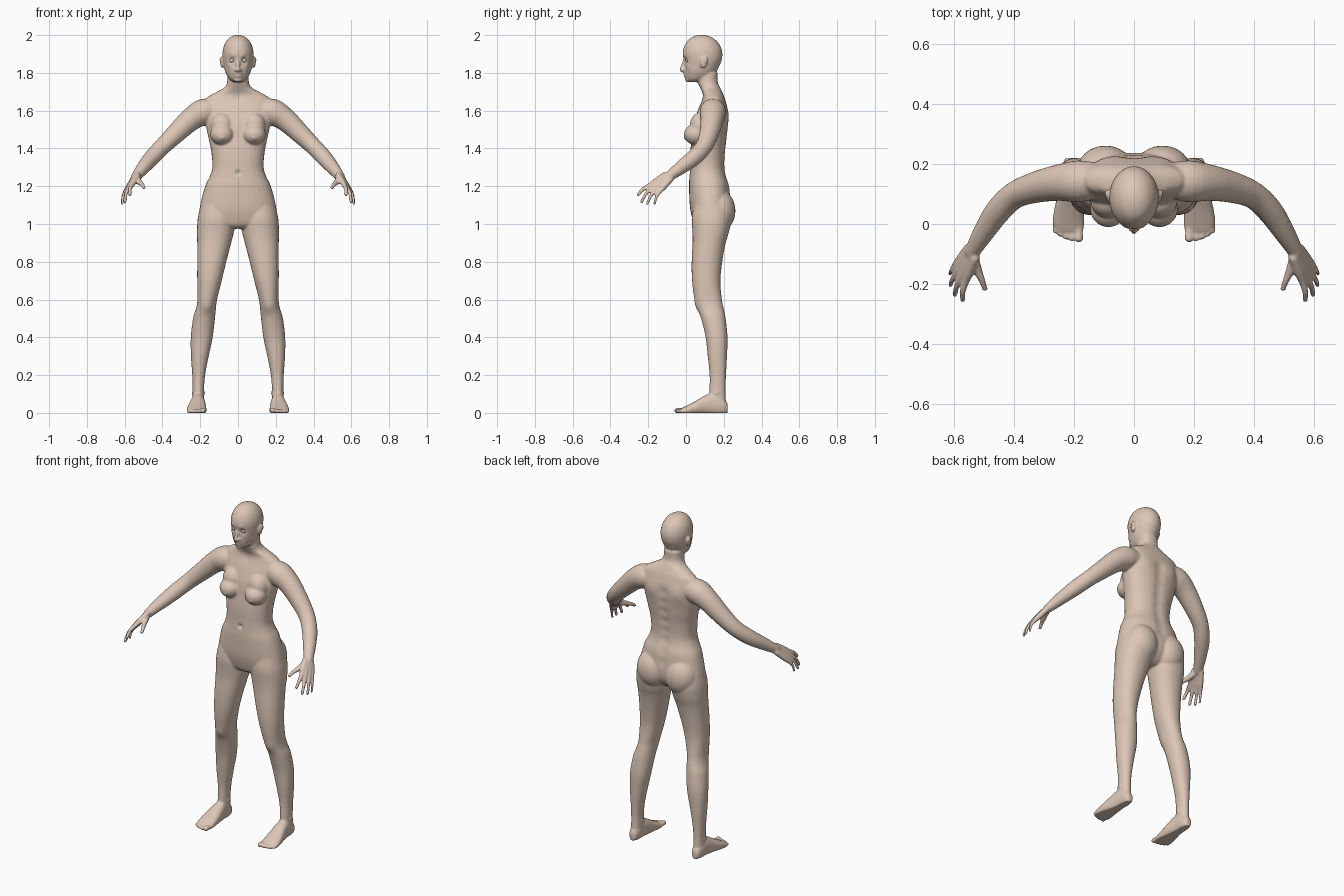
import bpy, bmesh, math
from mathutils import Vector, Matrix

bm = bmesh.new()


def smooth_path(rows, steps=4):
    """Catmull-Rom resampling of rows of numbers."""
    out = []
    for i in range(len(rows) - 1):
        a, b, c, d = (rows[max(i - 1, 0)], rows[i], rows[i + 1], rows[min(i + 2, len(rows) - 1)])
        for k in range(steps):
            t = k / steps
            out.append([q + .5 * t * (r - p + t * (2*p - 5*q + 4*r - s + t * (3*(q - r) + s - p)))
                        for p, q, r, s in zip(a, b, c, d)])
    return out + [list(rows[-1])]


def skin(rings):
    """Closed surface through a list of point rings."""
    vs = [[bm.verts.new(p) for p in ring] for ring in rings]
    n = len(vs[0])
    for a, b in zip(vs, vs[1:]):
        for i in range(n):
            bm.faces.new((a[i], a[(i + 1) % n], b[(i + 1) % n], b[i]))
    bm.faces.new(vs[0][::-1])
    bm.faces.new(vs[-1])


def loft(rows, axis='Z', power=2.0, side=1, n=32):
    """Rows: position on axis, x centre, x half width, other-axis low, high."""
    rings = []
    for t, cx, hw, lo, hi in smooth_path(rows):
        ring = []
        for i in range(n):
            c, s = math.cos(2*math.pi*i/n), math.sin(2*math.pi*i/n)
            u = math.copysign(abs(c) ** (2/power), c) * hw + cx
            v = math.copysign(abs(s) ** (2/power), s) * (hi - lo)/2 + (hi + lo)/2
            ring.append((u*side, v, t) if axis == 'Z' else (u*side, t, v))
        rings.append(ring)
    skin(rings)


def ball(c, r, side=1):
    m = Matrix.Translation((c[0]*side, c[1], c[2])) @ Matrix.Diagonal((*r, 1))
    bmesh.ops.create_uvsphere(bm, u_segments=24, v_segments=16, radius=1, matrix=m)


def tube(rows, side=1, n=16):
    """Round limb through rows of x, y, z, radius, with rounded ends."""
    pts = smooth_path(rows)
    rings = []
    for i, p in enumerate(pts):
        a, b = pts[max(i - 1, 0)], pts[min(i + 1, len(pts) - 1)]
        q = (Vector(b[:3]) - Vector(a[:3])).to_track_quat('Z', 'Y')
        rings.append([(v.x*side, v.y, v.z) for v in
                      (Vector(p[:3]) + q @ Vector((p[3]*math.cos(w), p[3]*math.sin(w), 0))
                       for w in (2*math.pi*k/n for k in range(n)))])
    skin(rings)
    for p in (pts[0], pts[-1]):
        ball(p[:3], (p[3],)*3, side)


# torso and neck
loft([(1.80, 0, .055, .06, .168), (1.75, 0, .058, .062, .168), (1.72, 0, .075, .075, .182),
      (1.69, 0, .13, .088, .196), (1.66, 0, .172, .085, .207), (1.60, 0, .18, .062, .222),
      (1.53, 0, .172, .04, .224), (1.45, 0, .155, .03, .217), (1.38, 0, .141, .022, .209),
      (1.30, 0, .136, .02, .206), (1.25, 0, .15, .018, .215), (1.20, 0, .174, .016, .23),
      (1.10, 0, .2, .02, .238), (1.04, 0, .203, .03, .23), (.995, 0, .16, .045, .2),
      (.975, 0, .08, .07, .17)], power=2.3)

# head, nose, lips and chin
loft([(2.001, 0, .008, .07, .095), (1.995, 0, .03, .045, .12), (1.98, 0, .052, .018, .15),
      (1.95, 0, .072, -.005, .178), (1.91, 0, .082, -.017, .192), (1.87, 0, .081, -.013, .19),
      (1.84, 0, .076, -.008, .178), (1.81, 0, .069, -.008, .163), (1.78, 0, .055, -.004, .14),
      (1.762, 0, .04, .004, .11), (1.752, 0, .022, .015, .07)])
tube([(0, -.006, 1.875, .008), (0, -.017, 1.84, .009), (0, -.023, 1.816, .0115)])
ball((0, -.006, 1.794), (.022, .008, .006))
ball((0, -.004, 1.782), (.019, .009, .006))
ball((0, .01, 1.764), (.022, .016, .013))

fingers = [((.562, -.192, 1.205), (.572, -.253, 1.155)), ((.578, -.18, 1.192), (.598, -.235, 1.118)),
           ((.590, -.161, 1.18), (.613, -.204, 1.108)), ((.596, -.138, 1.172), (.614, -.166, 1.108))]
toes = [(.184, -.047, .015), (.207, -.047, .0115), (.227, -.042, .011), (.245, -.034, .0105), (.261, -.022, .0105)]

for s in (1, -1):
    # nostril and ear
    ball((.012, -.013, 1.815), (.009, .011, .008), s)
    ball((.084, .093, 1.856), (.01, .019, .031), s)
    ball((.09, .102, 1.868), (.008, .014, .017), s)
    # breast and buttock
    ball((.085, .052, 1.474), (.062, .063, .055), s)
    ball((.085, .075, 1.52), (.06, .055, .07), s)
    ball((.095, .175, 1.07), (.097, .087, .112), s)
    # leg
    loft([(1.10, .108, .09, .04, .23), (1.03, .113, .1, .03, .24), (.96, .119, .098, .034, .228),
          (.90, .126, .09, .035, .21), (.80, .139, .077, .03, .192), (.70, .151, .065, .032, .182),
          (.60, .163, .052, .045, .19), (.55, .17, .053, .062, .2), (.50, .18, .058, .08, .21),
          (.40, .192, .058, .104, .22), (.30, .202, .047, .115, .217), (.20, .208, .034, .125, .212),
          (.12, .21, .03, .124, .209), (.04, .21, .03, .12, .213)], power=2.15, side=s)
    # ankle bones, foot and toes
    ball((.21, .165, .105), (.036, .018, .02), s)
    loft([(.221, .211, .014, .0, .045), (.21, .211, .024, -.006, .065), (.18, .211, .032, -.01, .09),
          (.14, .212, .035, -.01, .105), (.10, .213, .041, -.01, .092), (.05, .217, .049, -.01, .063),
          (0, .219, .053, -.01, .036), (-.025, .216, .046, -.006, .024)], 'Y', 2.3, s)
    for x, y, r in toes:
        tube([(x, .01, r*.9, r*.9), (x, y + .02, r*.85, r*.9), (x, y, r*.85, r)], s)
    # arm
    tube([(.13, .145, 1.60, .06), (.185, .142, 1.592, .07), (.25, .138, 1.553, .061),
          (.33, .122, 1.478, .052), (.40, .095, 1.41, .045), (.455, .042, 1.352, .043),
          (.50, -.025, 1.30, .036), (.54, -.092, 1.25, .026)], s, 24)
    # palm, fingers and thumb
    wrist = Vector((.543, -.10, 1.247))
    for i, (k, tip) in enumerate(fingers):
        mid = Vector(k).lerp(Vector(tip), .5) + Vector((.005, -.004, .005))
        start = wrist + (Vector(k) - Vector((.58, -.168, 1.187))) * .6
        r = .0105 - .0007*i
        tube([(*start, .017), (*start.lerp(Vector(k), .6), .0155), (*k, .0125), (*mid, r), (*tip, r*.9)], s)
    tube([(.535, -.115, 1.24, .018), (.522, -.155, 1.222, .0155), (.507, -.19, 1.208, .011),
          (.498, -.216, 1.192, .0095)], s)

bmesh.ops.recalc_face_normals(bm, faces=bm.faces)
raw = bpy.data.meshes.new("body_parts")
bm.to_mesh(raw)
bm.free()
body = bpy.data.objects.new("body", raw)
bpy.context.collection.objects.link(body)

# fuse the parts into one skin
fuse = body.modifiers.new("fuse", 'REMESH')
fuse.mode, fuse.voxel_size = 'VOXEL', .0055
relax = body.modifiers.new("relax", 'SMOOTH')
relax.factor, relax.iterations = .5, 5
mesh = bpy.data.meshes.new_from_object(body.evaluated_get(bpy.context.evaluated_depsgraph_get()))
body.modifiers.clear()
body.data = mesh

# sculpted details: centre, radius, push
dabs = [((0, .02, 1.27), .012, (0, .012, 0)), ((0, .07, 1.665), .02, (0, .006, 0))]
dabs += [((0, .215, 1.15 + .06*i), .03, (0, -.008, 0)) for i in range(8)]
for s in (1, -1):
    dabs += [((s*.032, -.008, 1.867), .016, (0, .010, 0)),      # eye socket
             ((s*.03, -.012, 1.891), .014, (0, -.004, 0)),      # brow
             ((s*.05, .005, 1.835), .018, (s*.003, -.003, 0)),  # cheek
             ((s*.165, .06, .56), .03, (0, -.006, 0)),          # kneecap
             ((s*.085, .0, 1.455), .012, (0, -.005, 0)),        # nipple
             ((s*.09, .21, 1.57), .05, (0, .007, 0))]           # shoulder blade
dabs = [(Vector(c), r, Vector(p)) for c, r, p in dabs]
for v in mesh.vertices:
    base = v.co.copy()
    for c, r, p in dabs:
        if abs(base.z - c.z) < 2.5*r:
            v.co += p * math.exp(-(base - c).length_squared / (r*r))
    v.co.z = max(v.co.z, 0)
mesh.shade_smooth()

# eyes
bpy.ops.mesh.primitive_uv_sphere_add(segments=24, ring_count=16, radius=.0135, location=(.032, .0095, 1.867))
eyes = bpy.context.object
eyes.name = "left_eye"
bpy.ops.object.shade_smooth()
other = eyes.copy()
other.name = "right_eye"
other.location.x *= -1
bpy.context.collection.objects.link(other)

# skin colour
tan = bpy.data.materials.new("skin")
tan.diffuse_color = (.72, .57, .47, 1)
mesh.materials.clear()
mesh.materials.append(tan)
eyes.data.materials.append(tan)
